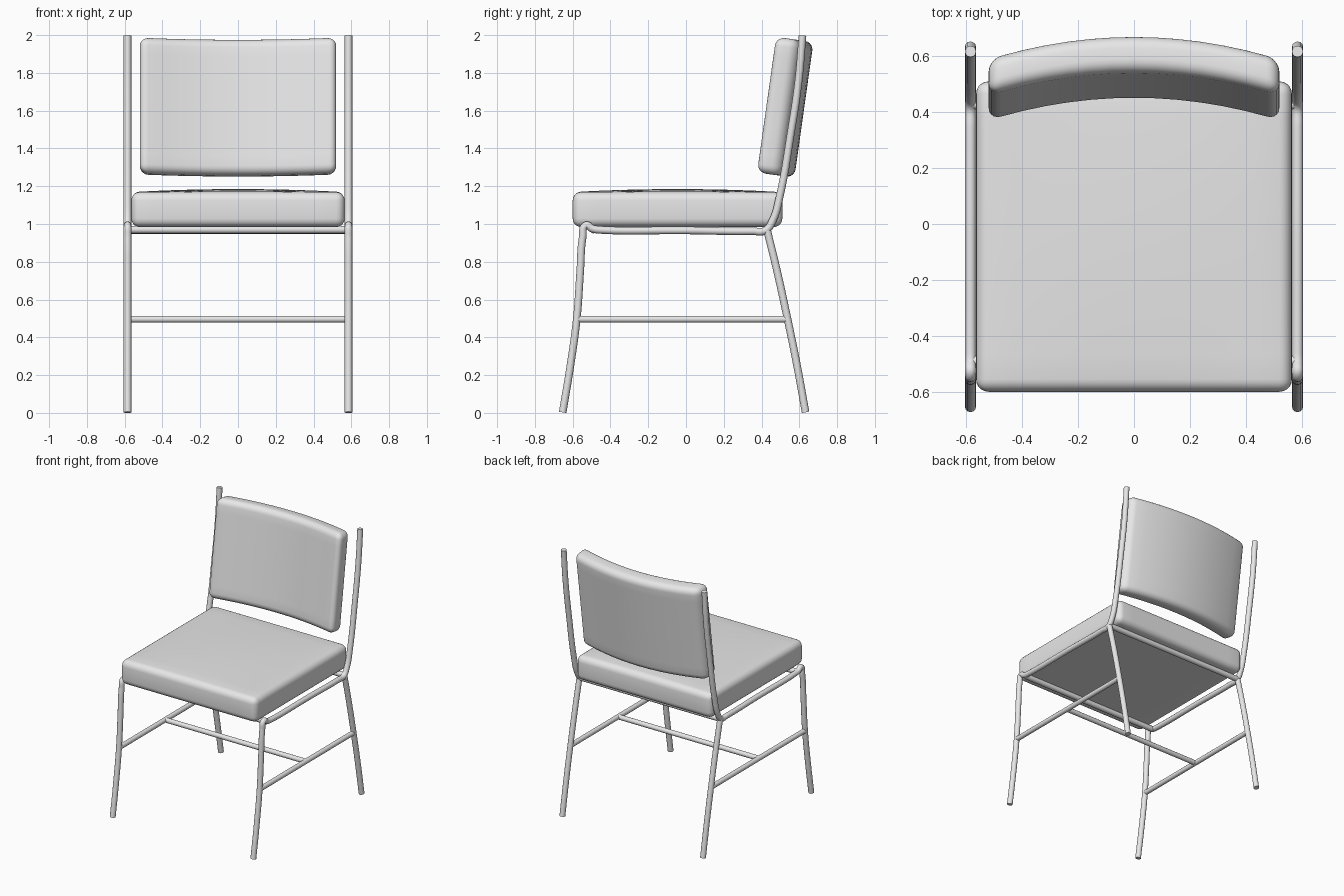
import bpy, bmesh, math
from mathutils import Matrix, Vector

if "Cube" in bpy.data.objects:
    bpy.data.objects.remove(bpy.data.objects["Cube"])

grey = bpy.data.materials.new("light_grey")
grey.diffuse_color = (0.8, 0.8, 0.8, 1)
grey.use_nodes = True
grey.node_tree.nodes["Principled BSDF"].inputs["Base Color"].default_value = grey.diffuse_color


def finish(ob, angle=50):
    bpy.ops.object.select_all(action='DESELECT')
    ob.select_set(True)
    bpy.context.view_layer.objects.active = ob
    if ob.type == 'CURVE':
        bpy.ops.object.convert(target='MESH')
        ob = bpy.context.object
    ob.data.materials.clear()
    ob.data.materials.append(grey)
    bpy.ops.object.shade_smooth_by_angle(angle=math.radians(angle))


def tube(name, pts, r=0.02, smooth=False):
    """Round rod through the points, with closed ends."""
    cu = bpy.data.curves.new(name, 'CURVE')
    cu.dimensions = '3D'
    cu.bevel_depth = r
    cu.bevel_resolution = 4
    cu.use_fill_caps = True
    cu.resolution_u = 6
    sp = cu.splines.new('BEZIER')
    sp.bezier_points.add(len(pts) - 1)
    for b, p in zip(sp.bezier_points, pts):
        b.co = p
        b.handle_left_type = b.handle_right_type = 'AUTO' if smooth else 'VECTOR'
    ob = bpy.data.objects.new(name, cu)
    bpy.context.collection.objects.link(ob)
    finish(ob)


def cushion(name, size, radius, warp, matrix):
    """Rounded box, sliced finely enough to be warped, then placed."""
    bm = bmesh.new()
    bmesh.ops.create_cube(bm, size=1)
    bmesh.ops.scale(bm, vec=size, verts=bm.verts)
    bmesh.ops.bevel(bm, geom=bm.edges[:], offset=radius, segments=5,
                    profile=0.5, affect='EDGES')
    for axis in range(3):
        half = size[axis] / 2 - radius
        n = 12 if half > 0.2 else 2
        normal = Vector([float(i == axis) for i in range(3)])
        for k in range(1, n):
            bmesh.ops.bisect_plane(bm, geom=bm.verts[:] + bm.edges[:] + bm.faces[:],
                                   plane_co=normal * (half * (2 * k / n - 1)),
                                   plane_no=normal)
    for v in bm.verts:
        v.co = matrix @ warp(v.co.copy())
    bmesh.ops.recalc_face_normals(bm, faces=bm.faces)
    me = bpy.data.meshes.new(name)
    bm.to_mesh(me)
    bm.free()
    ob = bpy.data.objects.new(name, me)
    bpy.context.collection.objects.link(ob)
    finish(ob)


# Seat pad with a slightly crowned top
def crown(p):
    if p.z > 0:
        p.z += 0.016 * max(0, 1 - (p.x / 0.565) ** 2) * max(0, 1 - (p.y / 0.555) ** 2)
    return p


cushion("seat", (1.13, 1.11, 0.185), 0.045, crown, Matrix.Translation((0, -0.045, 1.0765)))


# Backrest pad, bowed backwards and tilted
def bow(p):
    p.y -= 0.075 * (p.x / 0.5) ** 2
    return p


cushion("backrest", (1.04, 0.13, 0.725), 0.045, bow,
        Matrix.Translation((0, 0.56, 1.613)) @ Matrix.Rotation(math.radians(-8), 4, 'X'))

# Side frames: front leg, seat rail and back upright in one bent rod
side = [(-0.653, 0.003), (-0.612, 0.25), (-0.578, 0.5), (-0.56, 0.75), (-0.547, 0.93),
        (-0.53, 0.993), (-0.495, 0.975), (-0.44, 0.968), (0.0, 0.966), (0.35, 0.962),
        (0.42, 0.965), (0.46, 1.02), (0.495, 1.14), (0.555, 1.48), (0.595, 1.75), (0.617, 1.998)]
rear = [(0.633, 0.003), (0.588, 0.25), (0.537, 0.5), (0.48, 0.76), (0.43, 0.965)]
for label, x in (("left", -0.585), ("right", 0.585)):
    tube(label + "_side_frame", [(x, y, z) for y, z in side], 0.02, True)
    tube(label + "_back_leg", [(x, y, z) for y, z in rear], 0.02, True)
    tube(label + "_stretcher", [(x, -0.577, 0.496), (x, 0.537, 0.496)], 0.018)

# Cross rods under the seat and between the stretchers
tube("front_seat_rod", [(-0.585, -0.49, 0.97), (0.585, -0.49, 0.97)])
tube("back_seat_rod", [(-0.585, 0.43, 0.968), (0.585, 0.43, 0.968)])
tube("middle_stretcher", [(-0.585, -0.03, 0.496), (0.585, -0.03, 0.496)], 0.018)
